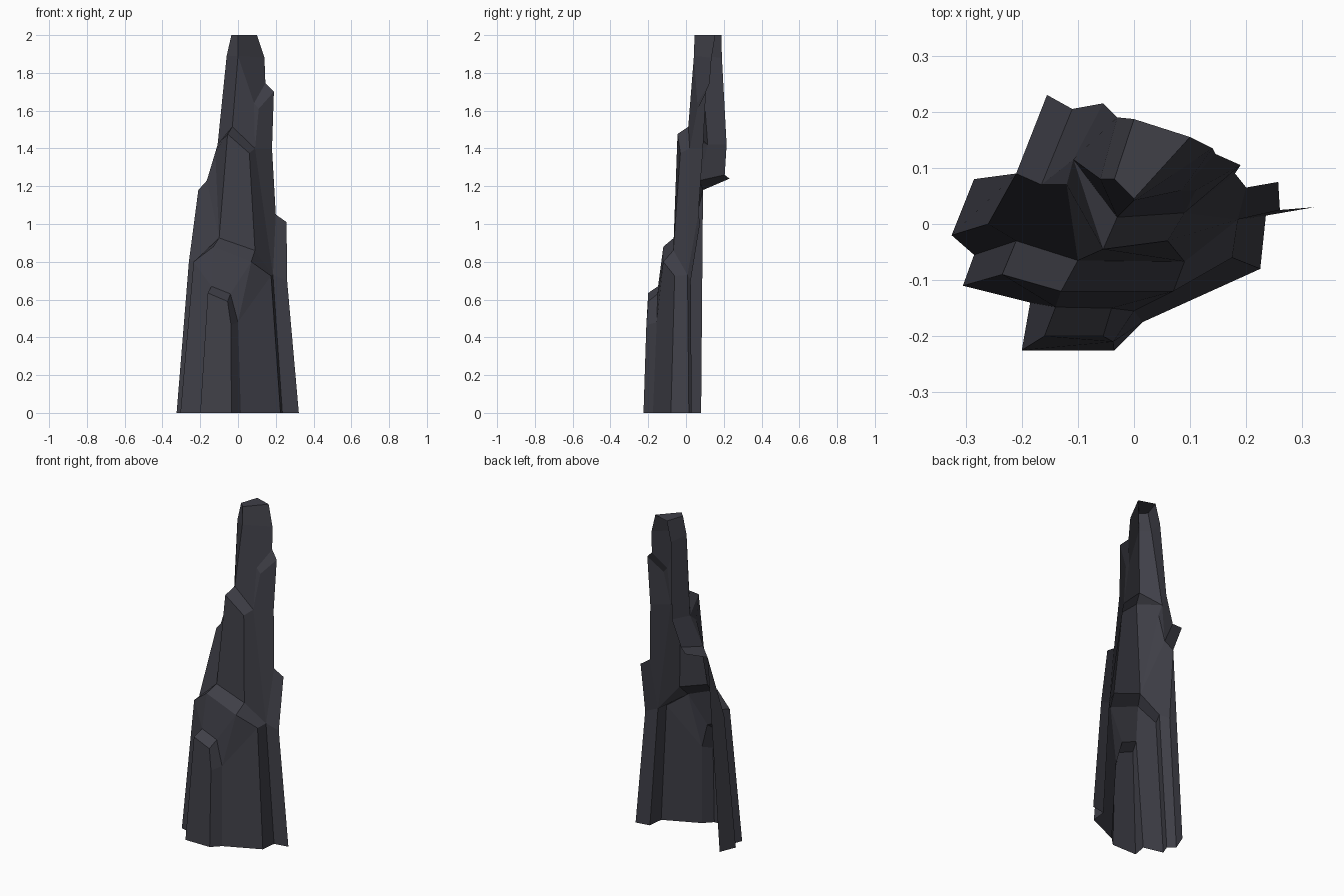
import bpy
from mathutils import Vector

if "Cube" in bpy.data.objects:
    bpy.data.objects.remove(bpy.data.objects["Cube"])

rock = bpy.data.materials.new("dark_slate")
rock.diffuse_color = (0.05, 0.05, 0.064, 1)
rock.use_nodes = True
rock.node_tree.nodes["Principled BSDF"].inputs["Base Color"].default_value = rock.diffuse_color


def build(name, polys):
    """Make one open shell part from polygons, faces turned outward."""
    verts, faces = [], []
    for poly in polys:
        pts = list(dict.fromkeys(poly))
        if len(pts) < 3:
            continue
        vs = [Vector(p) for p in pts]
        c = sum(vs, Vector()) / len(vs)
        n = sum(((vs[i] - c).cross(vs[(i + 1) % len(vs)] - c)
                 for i in range(len(vs))), Vector())
        if n.dot(c - Vector((0.03, 0.3, c.z - 0.25))) < 0:
            pts.reverse()
        for p in pts:
            if p not in verts:
                verts.append(p)
        faces.append([verts.index(p) for p in pts])
    me = bpy.data.meshes.new(name)
    me.from_pydata(verts, [], faces)
    me.materials.append(rock)
    me.update()
    ob = bpy.data.objects.new(name, me)
    bpy.context.collection.objects.link(ob)


def loft(a, b):
    return [(a[i], a[i + 1], b[i + 1], b[i]) for i in range(len(a) - 1)]


# Arched outlines of the stacked rock layers, left foot over the top to right foot
slab_front = [(-.2, -.225, 0), (-.16, -.2, .635), (-.055, -.2, .59),
              (-.037, -.21, .465), (-.035, -.225, 0)]
slab_back = [(-.185, -.14, 0), (-.14, -.148, .67), (-.04, -.15, .63),
             (0, -.155, .48), (.015, -.175, 0)]
mid_front = [(-.305, -.11, 0), (-.235, -.09, .8), (-.13, -.12, .88),
             (.07, -.12, .8), (.175, -.06, .725), (.225, -.08, 0)]
mid_back = [(-.285, -.055, 0), (-.21, -.03, .815), (-.1, -.065, .926),
            (.09, -.067, .86), (.185, .008, .73), (.235, .015, 0)]
left_edge = [(-.325, -.02, 0), (-.26, 0, .8), (-.21, .09, 1.18),
             (-.165, .07, 1.23), (-.12, .07, 1.38)]

# Small front slab
build("front_slab", [slab_front] + loft(slab_front, slab_back))

# Main lower layer around the slab, with its top ledge
b, m, n, e = slab_back, mid_front, mid_back, left_edge
build("middle_layer",
      loft([b[0], b[1], b[1], b[2], b[3], b[3], b[4]],
           [m[0], m[1], m[2], m[3], m[3], m[4], m[5]]) + loft(m, n))

# Left buttress with its open back edge
build("left_buttress",
      loft([n[0], n[1], n[1], n[2], n[2]], e)
      + [(e[0], e[1], e[2], (-.285, .08, 0))])

# Upper column: crest points
crest_l = (-.108, .115, 1.42)
crest_f = (-.055, -.045, 1.476)
crest_r = (.06, -.03, 1.375)
step_r = (.09, .02, 1.40)
spire_foot = (-.03, .012, 1.515)
build("upper_column", [
    (n[2], e[4], crest_l, crest_f),
    (n[2], crest_f, crest_r, n[3]),
    (n[3], crest_r, step_r, n[4]),
    (crest_l, crest_f, spire_foot),
    (crest_f, crest_r, step_r, spire_foot),
])

# Spire rails from the back left round to the front right
back_rail = [(-.11, .205, 1.26), (-.055, .215, 1.42), (-.03, .19, 1.88), (0, .187, 2)]
side_rail = [e[3], crest_l, (-.06, .08, 1.89), (-.035, .08, 2)]
front_rail = [spire_foot, (0, .042, 1.89), (0, .045, 2)]
right_top = [(.14, .135, 1.88), (.1, .155, 2)]
sh_in = [(.085, .06, 1.64), (.145, .125, 1.745)]
sh_out = [(.11, .06, 1.61), (.19, .105, 1.70)]
build("spire",
      loft(back_rail, side_rail) + loft(side_rail[1:], front_rail) + [
          (e[3], e[4], crest_l),
          (e[2], (-.155, .23, 1.24), back_rail[0], e[3]),
          (spire_foot, step_r, sh_in[0], front_rail[1]),
          (sh_in[0], sh_in[1], right_top[0], front_rail[1]),
          (front_rail[1], right_top[0], right_top[1], front_rail[2]),
          (back_rail[3], side_rail[3], front_rail[2], right_top[1]),
      ])

# Right shoulder: ledge, inner strip and long flank
hip = (.2, .065, 1.05)
build("right_shoulder", [
    (sh_in[0], sh_in[1], sh_out[1], sh_out[0]),
    (sh_in[0], sh_out[0], step_r),
    (sh_out[0], sh_out[1], (.18, .09, 1.4), step_r),
    (step_r, (.18, .09, 1.4), hip, n[4]),
])

# Thin fin on the right foot
build("right_fin", [
    (n[5], (.322, .03, 0), (.26, .025, .7), n[4]),
    (n[4], (.26, .025, .7), (.257, .075, 1.01), hip),
])
